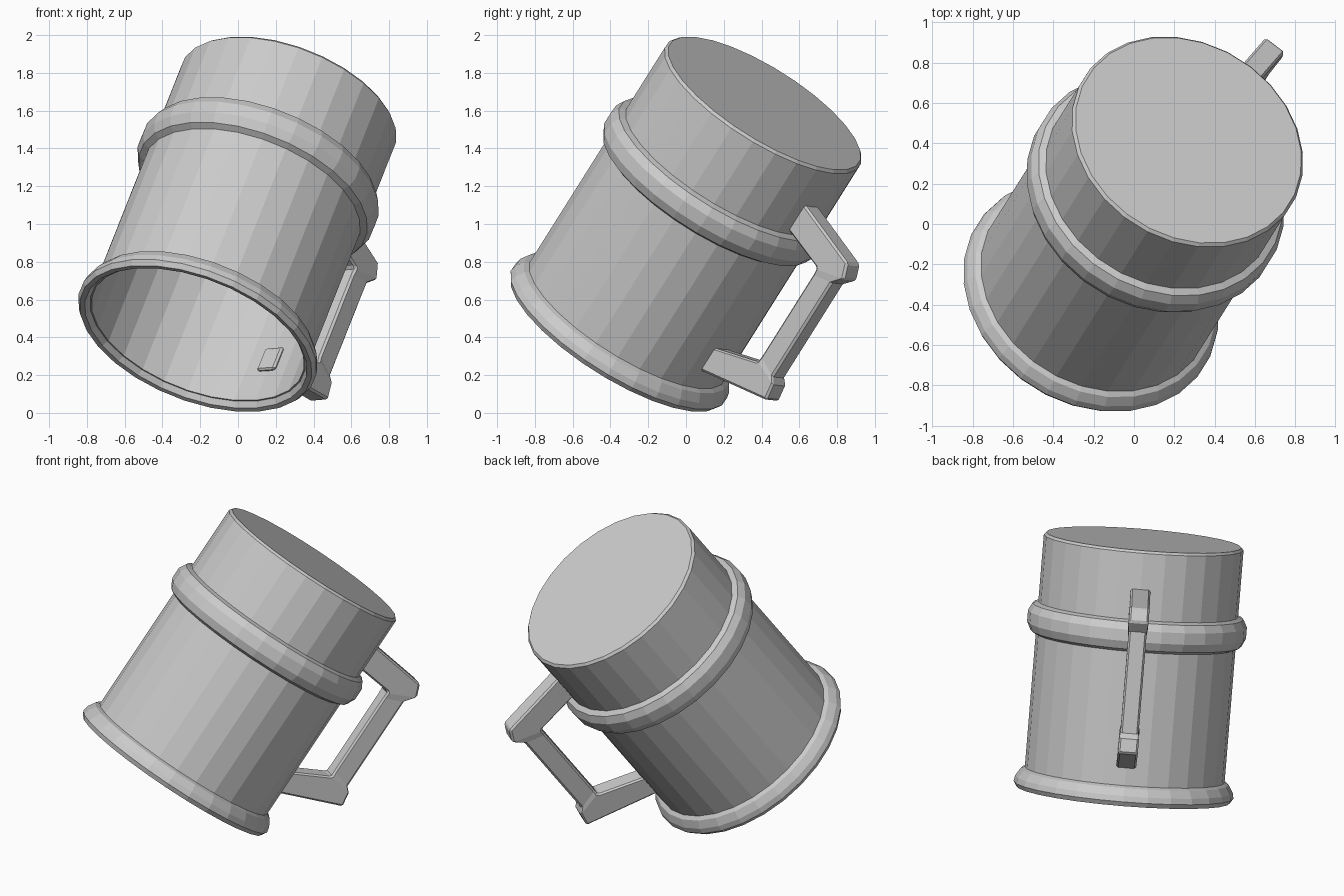
import bpy, bmesh, math
from mathutils import Vector, Matrix

if "Cube" in bpy.data.objects:
    bpy.data.objects.remove(bpy.data.objects["Cube"])

# Mug frame: local z runs along the tilted axis (closed end at z = 0), local x points to the handle
axis = Vector((0.318, 0.505, 0.802)).normalized()
out = Vector((0.517, 0.615, -0.593))
out = (out - axis * out.dot(axis)).normalized()
side = axis.cross(out)
FRAME = Matrix((out, side, axis)).transposed().to_4x4()
FRAME.translation = (0.27, 0.415, 1.639)
SIDES = 28


def finish(name, bm):
    bmesh.ops.recalc_face_normals(bm, faces=bm.faces)
    me = bpy.data.meshes.new(name)
    bm.to_mesh(me)
    bm.free()
    ob = bpy.data.objects.new(name, me)
    bpy.context.collection.objects.link(ob)
    ob.matrix_world = FRAME
    return ob


def lathe(name, profile, closed):
    """Spin (radius, depth) points; a closed profile makes a ring, an open one gets end caps."""
    bm = bmesh.new()
    rings = []
    for r, t in profile:
        rings.append([bm.verts.new((r * math.cos(2 * math.pi * i / SIDES),
                                    r * math.sin(2 * math.pi * i / SIDES), -t))
                      for i in range(SIDES)])
    pairs = list(zip(rings, rings[1:]))
    if closed:
        pairs.append((rings[-1], rings[0]))
    else:
        bm.faces.new(rings[0])
        bm.faces.new(rings[-1])
    for a, b in pairs:
        for i in range(SIDES):
            j = (i + 1) % SIDES
            bm.faces.new((a[i], a[j], b[j], b[i]))
    return finish(name, bm)


# Hollow cup: closed end, outer wall, open lip, inner wall, inner floor
lathe("cup_body", [(0.592, 0), (0.606, 0.015), (0.606, 1.52), (0.594, 1.52), (0.594, 0.03)], False)

# Raised band round the wall
lathe("band", [(0.600, 0.42), (0.640, 0.435), (0.664, 0.48), (0.664, 0.55),
               (0.640, 0.60), (0.600, 0.62)], True)

# Flared rim at the open end
lathe("rim", [(0.600, 1.43), (0.632, 1.445), (0.660, 1.49), (0.667, 1.525),
              (0.650, 1.553), (0.622, 1.55), (0.596, 1.51)], True)

# Angular handle: inner and outer (depth, reach) and half width for each section
sections = [((0.40, 0.57), (0.23, 0.57), 0.06),
            ((0.445, 0.865), (0.305, 1.02), 0.06),
            ((0.455, 0.87), (0.385, 1.055), 0.06),
            ((0.49, 0.87), (0.45, 1.00), 0.055),
            ((1.03, 0.87), (1.07, 1.00), 0.055),
            ((1.06, 0.87), (1.10, 1.03), 0.06),
            ((1.07, 0.86), (1.19, 1.045), 0.06),
            ((1.19, 0.57), (1.335, 0.57), 0.06)]
bm = bmesh.new()
loops = []
for (ti, ri), (to, ro), w in sections:
    loops.append([bm.verts.new(p) for p in
                  ((ri, -w, -ti), (ri, w, -ti), (ro, w, -to), (ro, -w, -to))])
for a, b in zip(loops, loops[1:]):
    for i in range(4):
        j = (i + 1) % 4
        bm.faces.new((a[i], a[j], b[j], b[i]))
bm.faces.new(loops[0])
bm.faces.new(loops[-1])
handle = finish("handle", bm)
bev = handle.modifiers.new("soft_edges", 'BEVEL')
bev.width = 0.012
bev.segments = 1
bev.limit_method = 'ANGLE'
bev.angle_limit = math.radians(50)
